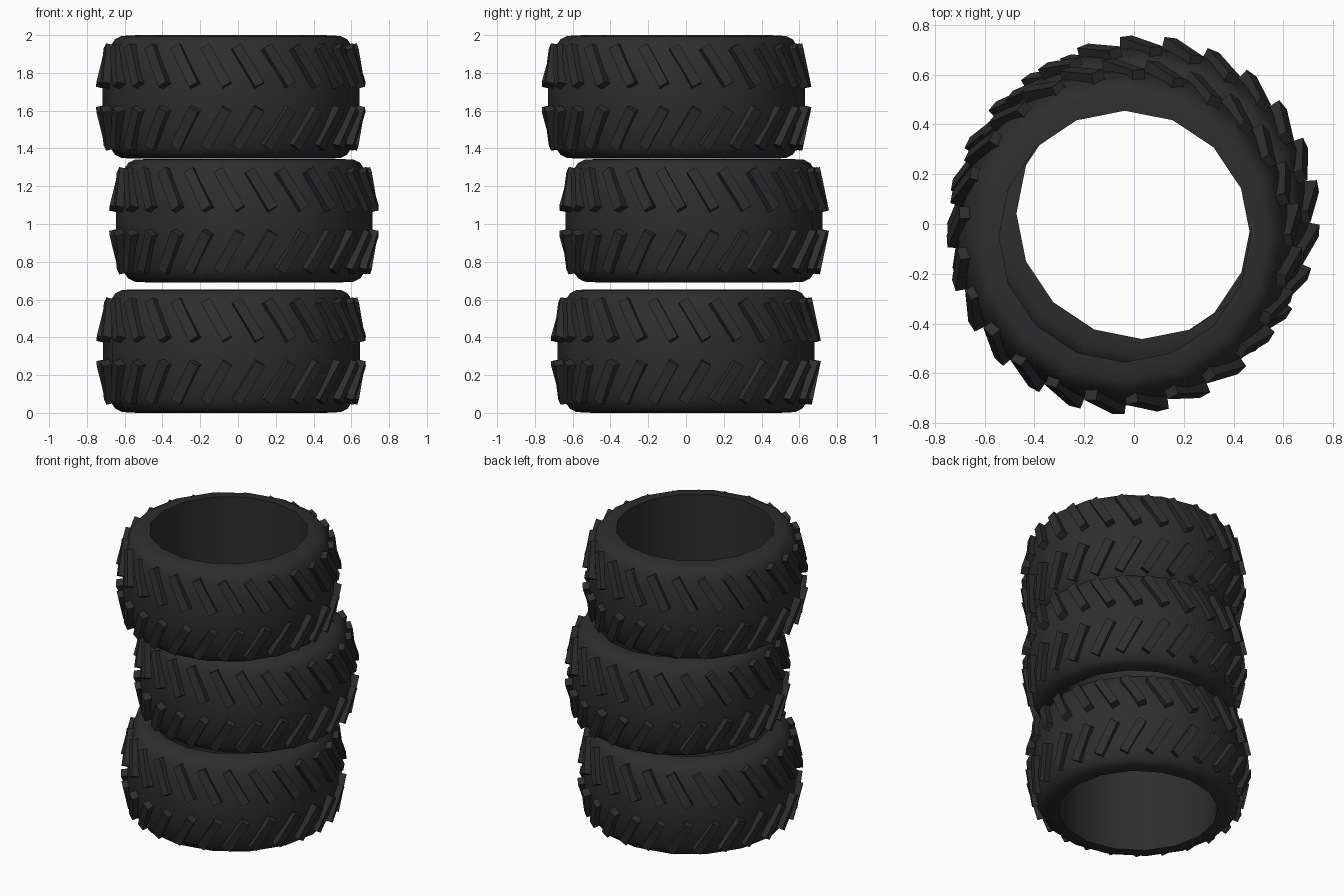
import bpy, bmesh, math
from mathutils import Matrix, Vector

cube = bpy.data.objects.get("Cube")
if cube:
    bpy.data.objects.remove(cube, do_unlink=True)

SIDES = 16           # facets around each tyre
LUGS = 25            # tread lugs per row
HEIGHT = 0.655

rubber = bpy.data.materials.new("dark_rubber")
rubber.use_nodes = True
colour = (0.027, 0.027, 0.027, 1)
rubber.diffuse_color = colour
bsdf = rubber.node_tree.nodes["Principled BSDF"]
bsdf.inputs["Base Color"].default_value = colour
bsdf.inputs["Roughness"].default_value = 0.9


def make_object(name, bm, location):
    bmesh.ops.recalc_face_normals(bm, faces=bm.faces)
    mesh = bpy.data.meshes.new(name)
    bm.to_mesh(mesh)
    bm.free()
    mesh.materials.append(rubber)
    obj = bpy.data.objects.new(name, mesh)
    obj.location = location
    bpy.context.collection.objects.link(obj)
    return obj


# Carcass: half profile (radius, height from mid-plane) mirrored, then spun
def carcass(name, location):
    half = [(0.505, 0.327), (0.58, 0.323), (0.615, 0.305),
            (0.645, 0.26), (0.67, 0.14), (0.68, 0.05)]
    profile = half + [(r, -z) for r, z in reversed(half)]
    bm = bmesh.new()
    rings = []
    for i in range(SIDES):
        turn = Matrix.Rotation(math.tau * i / SIDES, 3, 'Z')
        rings.append([bm.verts.new(turn @ Vector((r, 0, z))) for r, z in profile])
    n = len(profile)
    for i, ring in enumerate(rings):
        following = rings[(i + 1) % SIDES]
        for j in range(n):
            k = (j + 1) % n
            bm.faces.new((ring[j], following[j], following[k], ring[k]))
    obj = make_object(name, bm, location)
    bpy.ops.object.select_all(action='DESELECT')
    bpy.context.view_layer.objects.active = obj
    obj.select_set(True)
    bpy.ops.object.shade_smooth_by_angle(angle=math.radians(30))


# Tread: slanted boxes leaning in towards the rim, one row above and one below
def tread(name, location):
    bm = bmesh.new()
    for side in (1, -1):
        for i in range(LUGS):
            around = Matrix.Rotation(math.tau * i / LUGS + math.radians(4), 4, 'Z')
            place = Matrix.Translation((0.663, 0, side * 0.163))
            lean = Matrix.Rotation(math.radians(-12 * side), 4, 'Y')
            slant = Matrix.Rotation(math.radians(30 * side), 4, 'X')
            size = Matrix.Diagonal((0.055, 0.055, 0.24, 1))
            bmesh.ops.create_cube(bm, size=1, matrix=around @ place @ lean @ slant @ size)
    make_object(name, bm, location)


# Stack of three tyres, each a little off centre
for label, x, y, base in (("bottom", -0.035, 0.0, 0.0),
                          ("middle", 0.033, 0.043, 0.69),
                          ("top", -0.037, -0.05, 1.345)):
    spot = (x, y, base + HEIGHT / 2)
    carcass(label + "_tyre_carcass", spot)
    tread(label + "_tyre_tread", spot)
